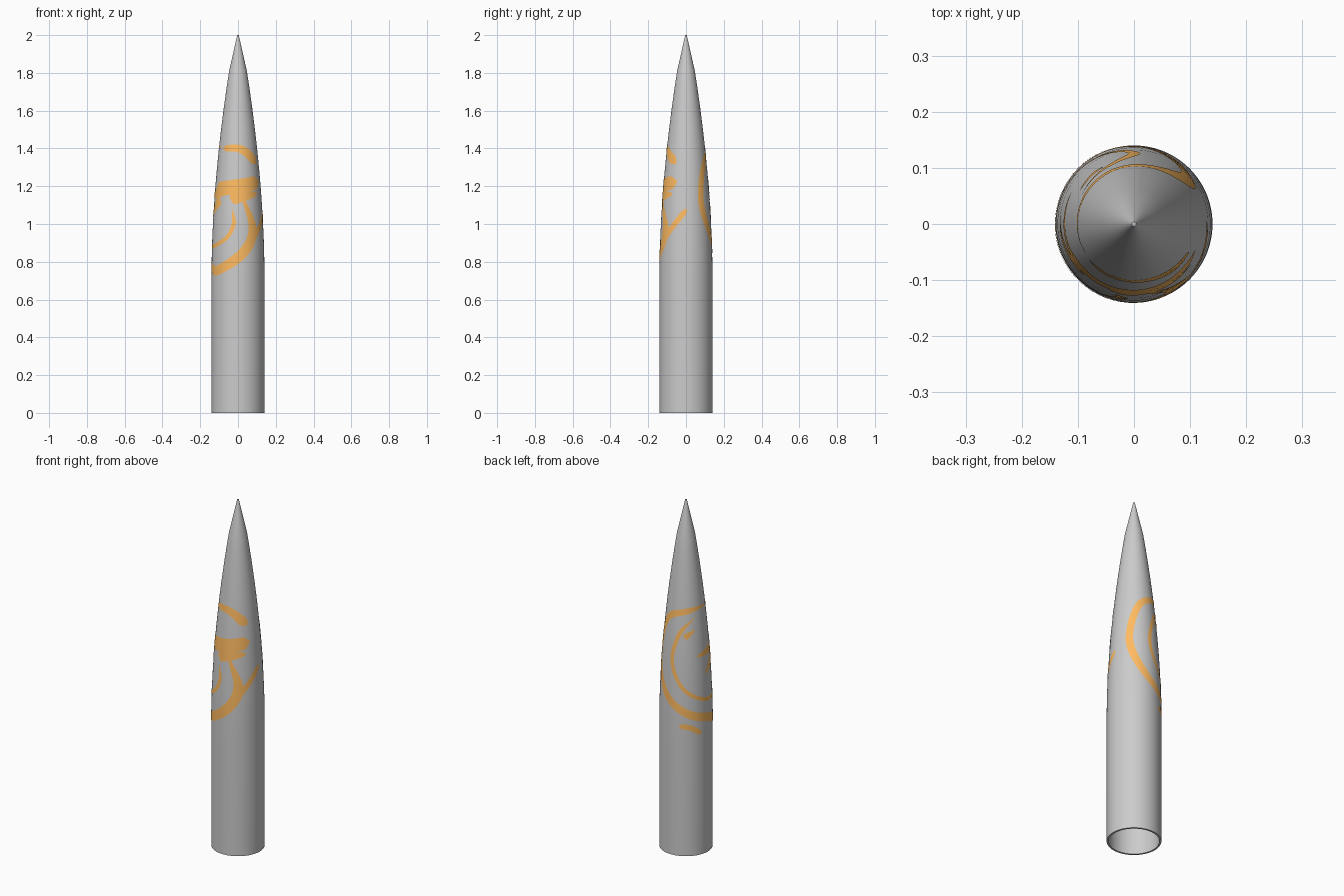
import bpy, bmesh
from math import sin, cos, radians, hypot, pi
from mathutils import Vector

if "Cube" in bpy.data.objects:
    bpy.data.objects.remove(bpy.data.objects["Cube"])

SEGMENTS = 96
WALL = 0.01
BODY_TOP, NOSE_START = 0.74, 1.81


# Outer radius by rule: straight body, curved ogive, then a conical tip
def outline_radius(z):
    if z <= BODY_TOP:
        return 0.14
    if z <= NOSE_START:
        return 0.14 - 0.093 * ((z - BODY_TOP) / (NOSE_START - BODY_TOP)) ** 1.8
    return 0.047 - 0.043 * (z - NOSE_START) / (2 - NOSE_START)


heights = [0, BODY_TOP] + [BODY_TOP + (NOSE_START - BODY_TOP) * i / 12 for i in range(1, 13)] + [1.9, 2.0]
PROFILE = [(outline_radius(z), z) for z in heights]


def radius(z):
    for (r0, z0), (r1, z1) in zip(PROFILE, PROFILE[1:]):
        if z0 <= z <= z1:
            return r0 + (r1 - r0) * (z - z0) / (z1 - z0)


def finish(name, bm, material=None):
    mesh = bpy.data.meshes.new(name)
    bm.to_mesh(mesh)
    bm.free()
    obj = bpy.data.objects.new(name, mesh)
    bpy.context.collection.objects.link(obj)
    if material:
        mesh.materials.append(material)
    bpy.ops.object.select_all(action='DESELECT')
    obj.select_set(True)
    bpy.context.view_layer.objects.active = obj
    bpy.ops.object.shade_smooth_by_angle(angle=radians(35))


# Hollow shell: inner wall and outer wall, joined at the open base
def build_shell():
    inner = [(r - WALL, z) for r, z in PROFILE if r > 0.02]
    outline = [(0, inner[-1][1] + 0.03)] + inner[::-1] + PROFILE + [(0, 2.0)]
    bm = bmesh.new()
    rings = []
    for r, z in outline:
        if r == 0:
            rings.append([bm.verts.new((0, 0, z))] * SEGMENTS)
        else:
            turns = [2 * pi * i / SEGMENTS for i in range(SEGMENTS)]
            rings.append([bm.verts.new((r * sin(a), -r * cos(a), z)) for a in turns])
    for a, b in zip(rings, rings[1:]):
        for i in range(SEGMENTS):
            j = (i + 1) % SEGMENTS
            bm.faces.new(list(dict.fromkeys((a[i], a[j], b[j], b[i]))))
    bmesh.ops.recalc_face_normals(bm, faces=bm.faces)
    finish("hollow_shell", bm)


def spline(points, steps=12):
    p = [Vector(q) for q in points]
    p = [2 * p[0] - p[1]] + p + [2 * p[-1] - p[-2]]
    out = []
    for a, b, c, d in zip(p, p[1:], p[2:], p[3:]):
        for k in range(steps):
            t = k / steps
            out.append(0.5 * (2 * b + (c - a) * t + (2 * a - 5 * b + 4 * c - d) * t * t
                              + (3 * b - a - 3 * c + d) * t ** 3))
    return out + [p[-2]]


orange = bpy.data.materials.new("orange_paint")
orange.diffuse_color = (1.0, 0.5, 0.12, 1)
orange.use_nodes = True
orange.node_tree.nodes["Principled BSDF"].inputs["Base Color"].default_value = orange.diffuse_color


# Painted stroke wrapped on the shell: points are (degrees round from front, height),
# the width tapers evenly from start to end and narrows to points
def stroke(name, start_width, end_width, *points):
    path = spline(points)
    last = len(path) - 1
    bm = bmesh.new()
    rows = []
    for i, q in enumerate(path):
        step = path[min(i + 1, last)] - path[max(i - 1, 0)]
        r = radius(q.y)
        ds, dz = radians(step.x) * r, step.y
        length = hypot(ds, dz)
        t = i / last
        width = (start_width + (end_width - start_width) * t) * min(1, 0.15 + 8 * t, 0.15 + 8 * (1 - t))
        row = []
        for k in range(7):
            off = (k / 6 - 0.5) * width / length
            angle, z = radians(q.x) - off * dz / r, q.y + off * ds
            rr = radius(z) + 0.0012
            row.append(bm.verts.new((rr * sin(angle), -rr * cos(angle), z)))
        rows.append(row)
    for a, b in zip(rows, rows[1:]):
        for k in range(6):
            f = bm.faces.new((a[k], b[k], b[k + 1], a[k + 1]))
            f.normal_update()
            c = f.calc_center_median()
            if f.normal.x * c.x + f.normal.y * c.y < 0:
                f.normal_flip()
    finish(name, bm, orange)


build_shell()
# Large swirl running round the back and up the front
stroke("outer_swirl", 0.03, 0.06, (-60, 1.41), (-135, 1.40), (-205, 1.34), (-231, 1.13),
       (-200, 0.94), (-148, 0.83), (-90, 0.78), (-50, 0.755), (8, 0.84), (36, 0.97), (10, 1.15))
# Thin swirl inside it
stroke("inner_swirl", 0.022, 0.022, (-120, 1.36), (-160, 1.28), (-180, 1.14), (-167, 1.02),
       (-135, 0.93), (-80, 0.88), (-30, 0.92), (-10, 1.0), (-14, 1.08))
# Front strokes
stroke("top_stroke", 0.03, 0.055, (-52, 1.40), (10, 1.395), (62, 1.32))
stroke("centre_stroke", 0.08, 0.07, (-70, 1.18), (0, 1.20), (66, 1.225))
stroke("centre_spike", 0.09, 0.02, (-20, 1.14), (55, 1.16))
stroke("side_stroke", 0.03, 0.03, (92, 1.08), (60, 0.99), (32, 0.91))
# Flicks on the left side and rear
stroke("left_upper_flick", 0.07, 0.015, (-40, 1.17), (-118, 1.14))
stroke("left_lower_flick", 0.06, 0.015, (-48, 1.13), (-95, 1.03))
stroke("rear_flick", 0.04, 0.01, (-150, 1.25), (-122, 1.29))
stroke("tail", 0.03, 0.03, (-160, 0.75), (-135, 0.74), (-110, 0.70))
